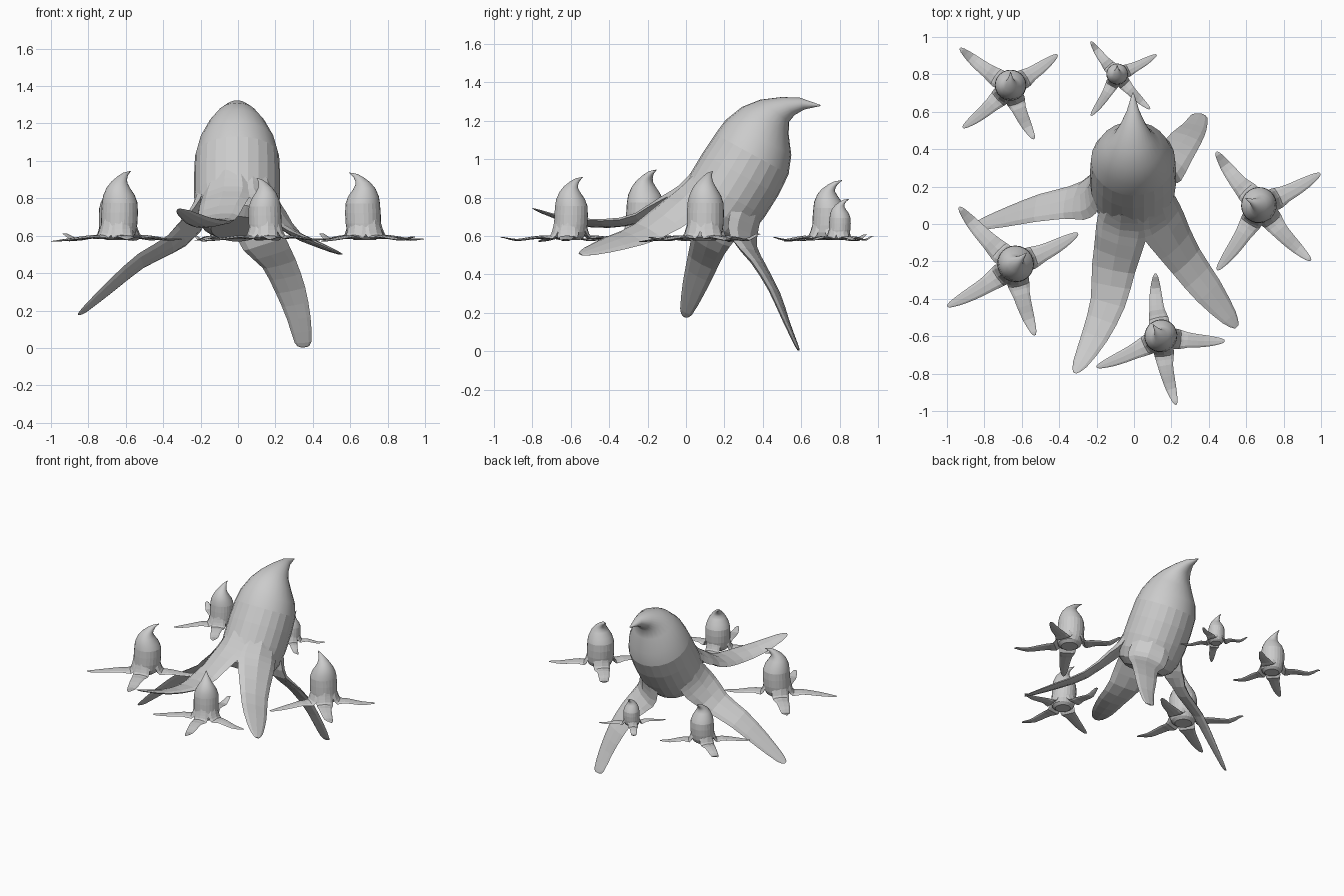
import bpy, bmesh, math
from mathutils import Vector, Matrix

if "Cube" in bpy.data.objects:
    bpy.data.objects.remove(bpy.data.objects["Cube"])

grey = bpy.data.materials.new("pale grey")
grey.diffuse_color = (0.6, 0.6, 0.6, 1)
grey.use_nodes = True
grey.node_tree.nodes["Principled BSDF"].inputs["Base Color"].default_value = grey.diffuse_color


def spline(pts, steps):
    """Catmull-Rom curve through points of any dimension."""
    p = [Vector(q) for q in pts]
    p = [p[0] * 2 - p[1]] + p + [p[-1] * 2 - p[-2]]
    out = []
    for i in range(1, len(p) - 2):
        a, b, c, d = p[i - 1:i + 3]
        for k in range(steps):
            t = k / steps
            out.append(0.5 * (b * 2 + (c - a) * t + (a * 2 - b * 5 + c * 4 - d) * t * t
                              + (b * 3 - a - c * 3 + d) * t ** 3))
    return out + [p[-2]]


def loft(name, rings, smooth_from=None):
    """Skin a list of closed rings and cap both ends."""
    bm = bmesh.new()
    vr = [[bm.verts.new(v) for v in r] for r in rings]
    n = len(vr[0])
    for i, (a, b) in enumerate(zip(vr, vr[1:])):
        for k in range(n):
            f = bm.faces.new((a[k], a[(k + 1) % n], b[(k + 1) % n], b[k]))
            f.smooth = smooth_from is not None and i >= smooth_from
    bm.faces.new(vr[0][::-1])
    bm.faces.new(vr[-1])
    bmesh.ops.recalc_face_normals(bm, faces=bm.faces)
    me = bpy.data.meshes.new(name)
    bm.to_mesh(me)
    bm.free()
    me.materials.append(grey)
    ob = bpy.data.objects.new(name, me)
    bpy.context.collection.objects.link(ob)
    return ob


# body sections: rear edge (y, h), front edge (y, h), half width
SECTIONS = [(-.16, -.01, .12, -.01, .14), (-.215, .03, .175, .03, .195),
            (-.232, .1, .208, .1, .22), (-.225, .2, .224, .2, .23),
            (-.22, .33, .232, .33, .23), (-.21, .45, .226, .45, .225),
            (-.198, .54, .19, .545, .20), (-.155, .642, .126, .633, .15),
            (-.09, .72, .097, .69, .105), (0, .785, .105, .735, .067),
            (.085, .828, .135, .785, .034), (.20, .847, .20, .841, .004)]


def body(name, matrix):
    """Bell-shaped body that bends over into a pointed beak."""
    rings = []
    for r0, h0, r1, h1, w in SECTIONS:
        mid = Vector((0, (r0 + r1) / 2, (h0 + h1) / 2))
        half = Vector((0, (r1 - r0) / 2, (h1 - h0) / 2))
        ring = []
        for k in range(24):
            a = math.tau * k / 24
            ring.append(matrix @ (mid + half * math.sin(a) + Vector((w * math.cos(a), 0, 0))))
        rings.append(ring)
    return loft(name, rings, smooth_from=5)


# root of every arm on the body wall: radius, height, width
ROOT = [(.195, .24, .22), (.217, .12, .28), (.262, .03, .27)]


def arm(name, frame, scale, pts, steps=2):
    """Flat tapering arm flowing out of the body wall; points are (x, y, z, width)."""
    normal = (frame.to_3x3() @ Vector((0, 0, 1))).normalized()
    local = frame.inverted() @ Vector(pts[0][:3])
    az = math.atan2(local.y, local.x)
    root = []
    for r, h, w in ROOT:
        v = frame @ Vector((r * math.cos(az), r * math.sin(az) - .01, h))
        root.append((*v, w * scale))
    pts = root + pts
    path = spline([p[:3] for p in pts], steps)
    widths = spline([(p[3], 0) for p in pts], steps)
    out = frame.to_3x3() @ Vector((math.cos(az), math.sin(az), 0))
    out.normalize()
    rings = []
    for i, c in enumerate(path):
        t = (path[min(i + 1, len(path) - 1)] - path[max(i - 1, 0)]).normalized()
        # near the root the width follows the wall, further out it follows the path
        lead = out if i < 3 * steps - 1 else t
        side = lead.cross(normal)
        side = (side - t * side.dot(t)).normalized()
        up = side.cross(t)
        w = max(widths[i].x, .01) / 2
        # bow the root section around the round body
        bow = .35 * w * max(0, 1 - i / (3 * steps))
        rings.append([c + side * w * math.cos(math.tau * k / 8)
                      + up * (w * .2 * math.sin(math.tau * k / 8)
                              - bow * math.cos(math.tau * k / 8) ** 2) for k in range(8)])
    return loft(name, rings)


# large leaning body
TILT = math.radians(28.7)
LEAN = Matrix.Translation((-.005, .12, .635)) @ Matrix.Rotation(-TILT, 4, 'X')
body("large_body", LEAN)

# large arms
LARGE_ARMS = {
    "front_left": [(-.11, -.24, .695, .235), (-.14, -.42, .665, .19),
                   (-.21, -.6, .68, .145), (-.29, -.75, .725, .08), (-.318, -.795, .742, .02)],
    "front_right": [(.28, -.2, .625, .21), (.40, -.36, .565, .175),
                    (.51, -.5, .52, .10), (.55, -.55, .505, .03)],
    "back_right": [(.22, .38, .45, .20), (.28, .46, .31, .17), (.325, .52, .16, .13),
                   (.348, .575, .03, .09), (.352, .588, .005, .04)],
    "back_left": [(-.36, .115, .555, .20), (-.52, .085, .465, .17),
                  (-.68, .04, .33, .13), (-.82, .0, .205, .07), (-.855, -.01, .18, .02)],
}
for label, pts in LARGE_ARMS.items():
    arm("large_arm_" + label, LEAN, 1, pts)

# small upright bodies: centre, scale, beak turn in degrees, arm tips
BASE = .582
SMALL = [
    ((-.66, .74), .365, 0, [(-.93, .94), (-.41, .905), (-.915, .515), (-.535, .455)]),
    ((-.09, .80), .25, 0, [(-.23, .975), (.12, .905), (-.23, .58), (.085, .615)]),
    ((.67, .10), .42, 63, [(.44, .385), (.995, .27), (.445, -.245), (.945, -.195)]),
    ((-.635, -.215), .43, -45, [(-.935, .09), (-.30, -.05), (-.998, -.44), (-.53, -.595)]),
    ((.145, -.60), .385, 35, [(.115, -.265), (.485, -.625), (-.20, -.765), (.225, -.965)]),
]
for i, ((cx, cy), s, turn, tips) in enumerate(SMALL, 1):
    frame = (Matrix.Translation((cx, cy, BASE))
             @ Matrix.Rotation(math.radians(turn), 4, 'Z') @ Matrix.Scale(s, 4))
    body(f"small_body_{i}", frame)
    for j, (tx, ty) in enumerate(tips, 1):
        d = Vector((tx - cx, ty - cy))
        bend = Vector((-d.y, d.x)) * (.03 if j % 2 else -.03)
        tip_z = (.025, .0, -.01, .01)[j - 1] * s / .4
        pts = []
        for t, z, w in [(.42, .012, .215), (.58, .006, .185),
                        (.77, -.003, .145), (.95, tip_z, .075), (1, tip_z, .02)]:
            p = Vector((cx, cy)) + d * t + bend * math.sin(math.pi * t)
            pts.append((p.x, p.y, BASE + z, w * s))
        arm(f"small_arm_{i}_{j}", frame, s, pts)
